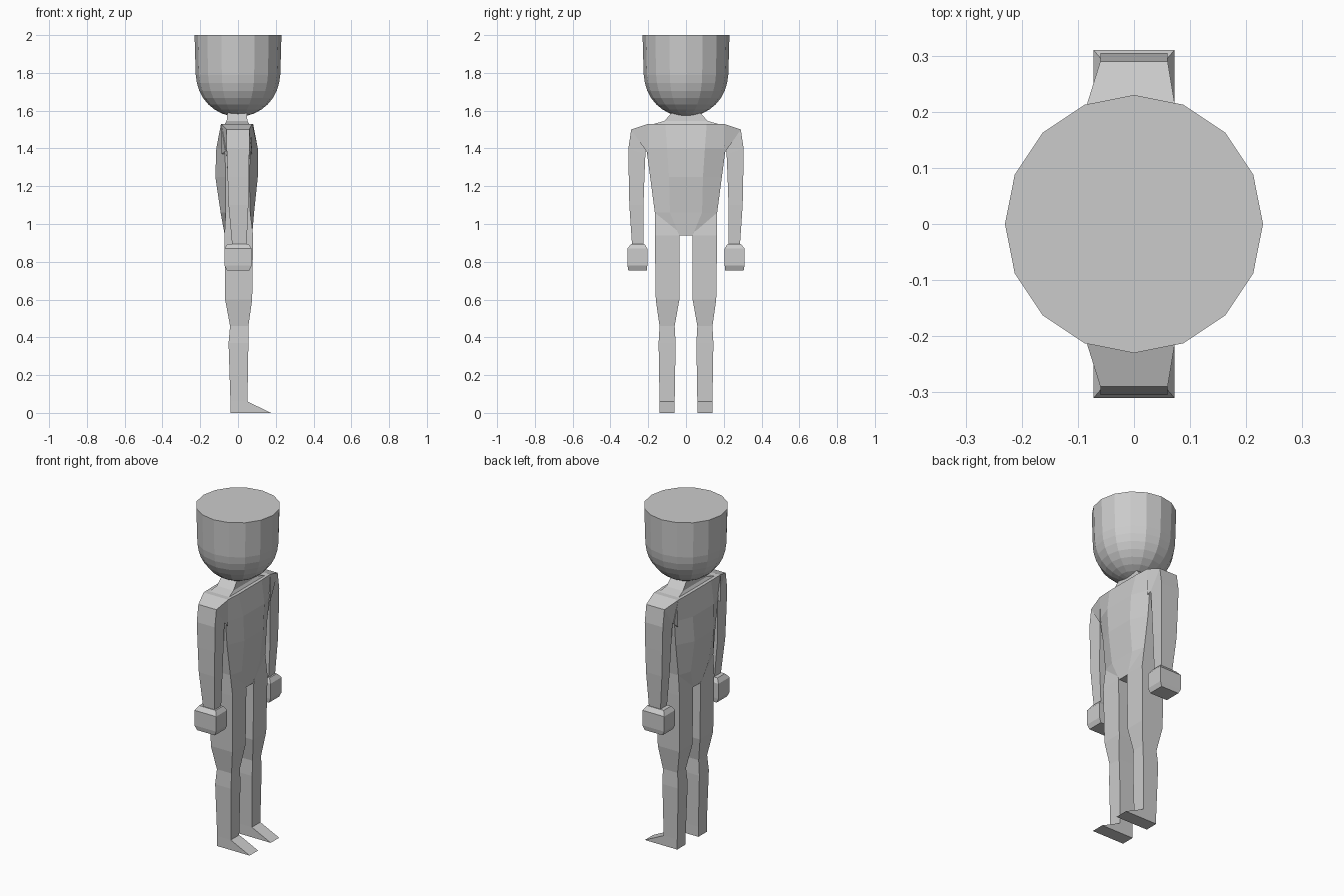
import bpy, bmesh, math


def loft(name, rings):
    """Bridge equal-sized closed rings of points and cap both ends."""
    bm = bmesh.new()
    vr = [[bm.verts.new(p) for p in r] for r in rings]
    n = len(vr[0])
    for a, b in zip(vr, vr[1:]):
        for i in range(n):
            j = (i + 1) % n
            bm.faces.new((a[i], a[j], b[j], b[i]))
    bm.faces.new(vr[0])
    bm.faces.new(vr[-1])
    bmesh.ops.recalc_face_normals(bm, faces=bm.faces)
    me = bpy.data.meshes.new(name)
    bm.to_mesh(me)
    bm.free()
    ob = bpy.data.objects.new(name, me)
    bpy.context.collection.objects.link(ob)
    return ob


def box_ring(z, x0, x1, y0, y1):
    return [(x0, y0, z), (x1, y0, z), (x1, y1, z), (x0, y1, z)]


def torso_ring(z, w, inner, xb, xf, sb, sf):
    """Eight-sided chest section, symmetric in y."""
    half = [(xf, inner), (sf, w), (sb, w), (xb, inner)]
    return [(x, y, z) for x, y in half] + [(x, -y, z) for x, y in half[::-1]]


def mirrored(name, rings):
    for side, s in (("left", 1), ("right", -1)):
        loft(f"{name}_{side}", [[(x, s * y, z) for x, y, z in r] for r in rings])


# Head: flat-topped, straight sides over a hemisphere
profile = [(0.23, 2.0), (0.224, 1.79)]
profile += [(0.222 * math.cos(a), 1.79 - 0.222 * math.sin(a))
            for a in (math.radians(11.25 * k) for k in range(1, 8))]
profile.append((0.004, 1.568))
loft("head", [[(r * math.cos(k * math.pi / 8), r * math.sin(k * math.pi / 8), z)
               for k in range(16)] for r, z in profile])

# Neck with sloping trapezius
loft("neck", [box_ring(1.53, -0.07, 0.06, -0.17, 0.17),
              box_ring(1.545, -0.06, 0.05, -0.115, 0.115),
              box_ring(1.60, -0.055, 0.045, -0.065, 0.065),
              box_ring(1.66, -0.05, 0.04, -0.06, 0.06)])

# Torso tapering to the crotch
loft("torso", [torso_ring(*r) for r in (
    (1.53, 0.20, 0.11, -0.09, 0.08, -0.088, 0.075),
    (1.40, 0.21, 0.10, -0.115, 0.105, -0.07, 0.065),
    (1.25, 0.19, 0.09, -0.12, 0.105, -0.065, 0.06),
    (1.06, 0.165, 0.085, -0.092, 0.085, -0.065, 0.065),
    (0.94, 0.045, 0.035, -0.07, 0.075, -0.07, 0.075))])

# Arms: each section is (outer y, z), (inner y, z), back x, front x
arm = [(0.20, 1.53, 0.20, 1.37, -0.088, 0.075),
       (0.29, 1.50, 0.212, 1.39, -0.06, 0.06),
       (0.305, 1.40, 0.215, 1.37, -0.06, 0.06),
       (0.303, 1.25, 0.22, 1.25, -0.055, 0.058),
       (0.30, 1.10, 0.225, 1.10, -0.05, 0.055),
       (0.285, 0.88, 0.225, 0.88, -0.03, 0.045)]
mirrored("arm", [[(b, iy, iz), (f, iy, iz), (f, oy, oz), (b, oy, oz)]
                 for oy, oz, iy, iz, b, f in arm])

# Hands: blocky fists
mirrored("hand", [box_ring(0.895, -0.055, 0.055, 0.22, 0.29),
                  box_ring(0.87, -0.072, 0.072, 0.205, 0.31),
                  box_ring(0.78, -0.072, 0.072, 0.205, 0.31),
                  box_ring(0.753, -0.058, 0.06, 0.208, 0.305)])

# Legs
mirrored("leg", [box_ring(*r) for r in (
    (1.06, -0.065, 0.065, 0.09, 0.165),
    (0.94, -0.072, 0.08, 0.035, 0.165),
    (0.60, -0.068, 0.075, 0.035, 0.16),
    (0.46, -0.042, 0.055, 0.06, 0.14),
    (0.37, -0.05, 0.055, 0.055, 0.145),
    (0.06, -0.04, 0.05, 0.06, 0.14),
    (0.0, -0.04, 0.05, 0.06, 0.14))])

# Feet: wedge toes
toe = [(0.04, 0.0), (0.175, 0.0), (0.05, 0.06), (0.04, 0.06)]
mirrored("foot", [[(x, y, z) for x, z in toe] for y in (0.06, 0.14)])
